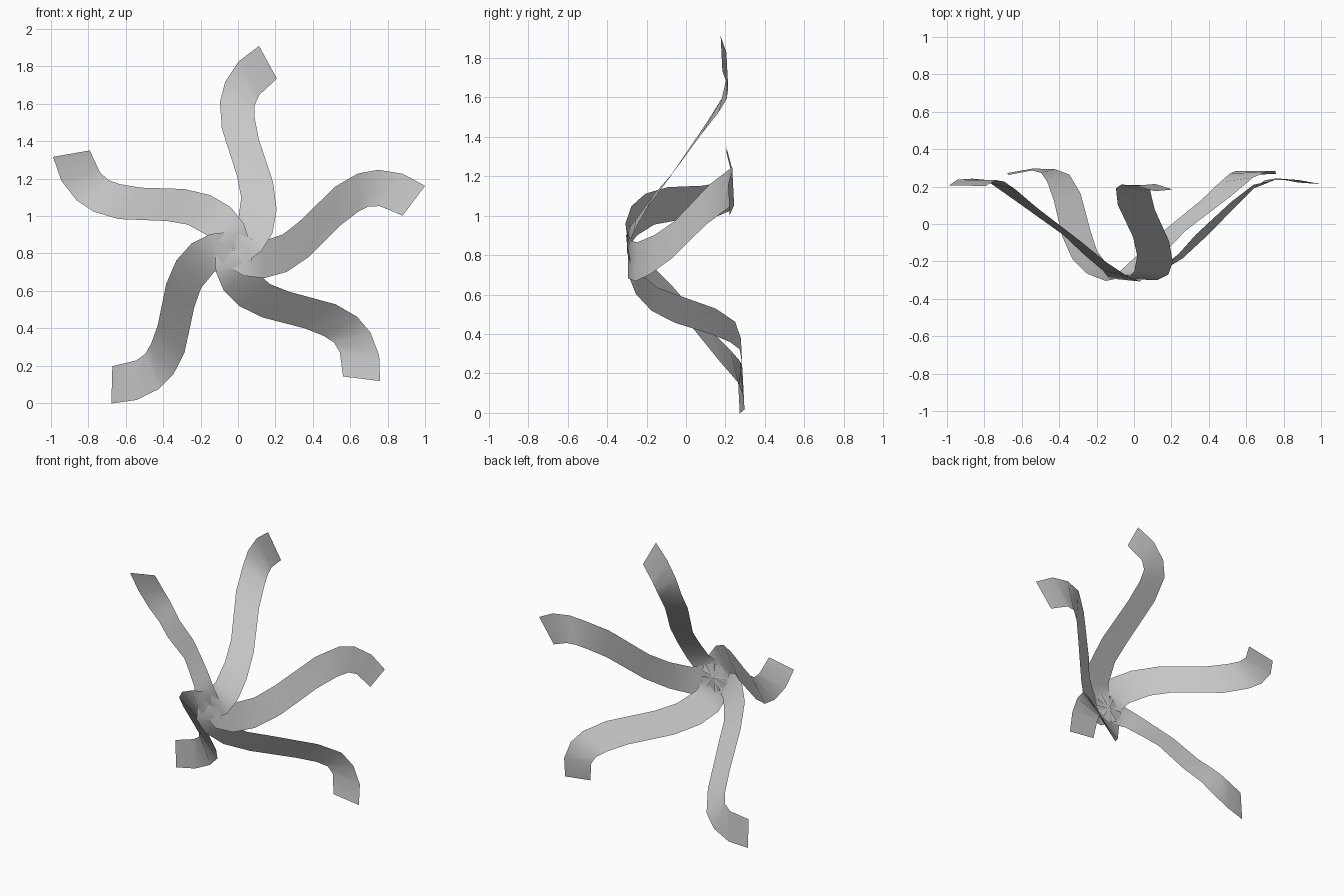
import bpy, math
from mathutils import Vector, Matrix

if "Cube" in bpy.data.objects:
    bpy.data.objects.remove(bpy.data.objects["Cube"])

HUB = Vector((-0.025, -0.275, 0.822))
# cross-sections of one ribbon arm, hub to tip:
# edge A (x, z, rise along y), edge B (x, z, rise along y)
SECTIONS = [
    (-.055, -.08, 0, .065, .08, 0),
    (.055, -.14, -.025, .095, .056, -.015),
    (.165, -.155, .01, .155, .041, .03),
    (.285, -.125, .085, .265, .074, .12),
    (.405, -.05, .20, .355, .139, .225),
    (.575, .111, .38, .545, .315, .41),
    (.665, .176, .475, .665, .38, .505),
    (.725, .204, .52, .775, .399, .53),
    (.785, .204, .53, .905, .378, .53),
    (.905, .155, .505, 1.025, .314, .505),
]


def ribbon_arm(name, degrees):
    # spin around the y axis at the hub, then lean the whole star slightly
    spin = Matrix.Rotation(-math.radians(degrees), 4, 'Y')
    lean = Matrix.Rotation(math.radians(2.9), 4, 'X')
    m = Matrix.Translation(HUB) @ lean @ spin
    verts = []
    for xa, za, ya, xb, zb, yb in SECTIONS:
        verts += [m @ Vector((xa, ya, za)), m @ Vector((xb, yb, zb))]
    faces = [(2 * i, 2 * i + 2, 2 * i + 3, 2 * i + 1) for i in range(len(SECTIONS) - 1)]
    mesh = bpy.data.meshes.new(name)
    mesh.from_pydata(verts, [], faces)
    mesh.shade_smooth()
    obj = bpy.data.objects.new(name, mesh)
    bpy.context.collection.objects.link(obj)


# five arms, unevenly spaced
for name, angle in [("right_arm", 0), ("top_arm", 65.6), ("upper_left_arm", 137),
                    ("lower_left_arm", -144.5), ("lower_right_arm", -60)]:
    ribbon_arm(name, angle)
